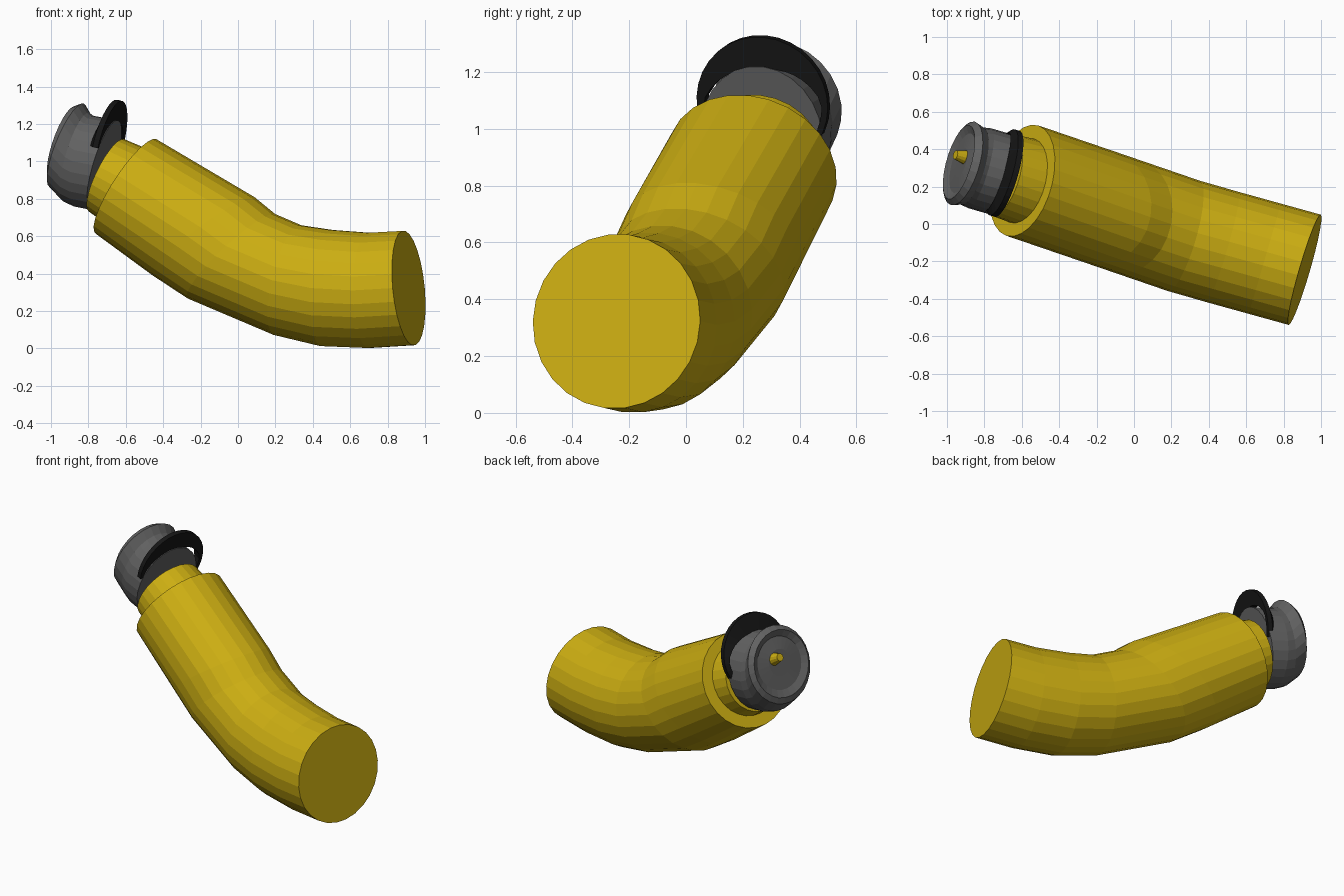
import bpy, bmesh, math
from mathutils import Vector

if "Cube" in bpy.data.objects:
    bpy.data.objects.remove(bpy.data.objects["Cube"])

LAT = Vector((0.28, 0.96, 0))      # sideways direction of the bent limb


def paint(name, rgb):
    m = bpy.data.materials.new(name)
    m.diffuse_color = (*rgb, 1)
    m.use_nodes = True
    m.node_tree.nodes["Principled BSDF"].inputs["Base Color"].default_value = m.diffuse_color
    return m


YELLOW = paint("yellow", (0.60, 0.42, 0.006))
GREY = paint("grey", (0.12, 0.12, 0.12))
BLACK = paint("black", (0.008, 0.008, 0.008))


def line_y(x):
    """y of the limb's centre plane at a given x."""
    if x > 0.3:
        return -0.075 - 0.277 * (x - 0.3)
    if x > -0.59:
        return -0.075 - 0.343 * (x - 0.3)
    return 0.23 - 0.29 * (x + 0.59)


def make(name, bm, mat):
    bmesh.ops.recalc_face_normals(bm, faces=bm.faces)
    me = bpy.data.meshes.new(name)
    bm.to_mesh(me)
    bm.free()
    me.materials.append(mat)
    ob = bpy.data.objects.new(name, me)
    bpy.context.collection.objects.link(ob)
    return ob


def loft(name, rings, mat, n=26):
    """Skin rings given as (bottom x, bottom z, top x, top z, side radius)."""
    bm = bmesh.new()
    loops = []
    for xb, zb, xt, zt, r in rings:
        c = Vector(((xb + xt) / 2, line_y((xb + xt) / 2), (zb + zt) / 2))
        up = Vector(((xt - xb) / 2, (line_y(xt) - line_y(xb)) / 2, (zt - zb) / 2))
        loops.append([bm.verts.new(c + up * math.sin(2 * math.pi * i / n)
                                   + LAT * r * math.cos(2 * math.pi * i / n)) for i in range(n)])
    for a, b in zip(loops, loops[1:]):
        for i in range(n):
            j = (i + 1) % n
            bm.faces.new((a[i], a[j], b[j], b[i]))
    bm.faces.new(loops[0])
    bm.faces.new(loops[-1])
    return make(name, bm, mat)


# Bent main tube
loft("bent_tube", [
    (0.94, 0.015, 0.885, 0.63, 0.307), (0.70, 0.0, 0.70, 0.62, 0.307),
    (0.45, 0.01, 0.50, 0.635, 0.307), (0.20, 0.07, 0.33, 0.66, 0.307),
    (-0.26, 0.265, 0.19, 0.72, 0.307), (-0.45, 0.39, 0.08, 0.81, 0.307),
    (-0.75, 0.61, -0.445, 1.12, 0.307)], YELLOW)

# Narrow neck coming out of the tube
loft("neck", [(-0.68, 0.65, -0.45, 1.05, 0.235), (-0.79, 0.73, -0.615, 1.12, 0.225)], YELLOW)

# Grey cap with a flared rim and a dished face
loft("end_cap", [
    (-0.785, 0.74, -0.645, 1.22, 0.222), (-0.87, 0.757, -0.78, 1.245, 0.222),
    (-0.93, 0.785, -0.80, 1.26, 0.215), (-1.0, 0.86, -0.83, 1.31, 0.232),
    (-1.0, 0.90, -0.873, 1.295, 0.205), (-0.97, 0.94, -0.865, 1.25, 0.165),
    (-0.945, 1.02, -0.90, 1.18, 0.08)], GREY)

# Yellow tapered nub on the cap face
base, tip = Vector((-0.86, 0.345, 1.105)), Vector((-0.955, 0.37, 1.16))
bm = bmesh.new()
bmesh.ops.create_cone(bm, cap_ends=True, segments=12, radius1=0.05, radius2=0.024,
                      depth=(tip - base).length)
nub = make("nub", bm, YELLOW)
nub.location = (base + tip) / 2
nub.rotation_euler = (tip - base).to_track_quat('Z', 'Y').to_euler()

# Black crescent collar standing proud above the cap
axis = Vector((-0.93, 0.28, 0.24)).normalized()
up = axis.cross(LAT).normalized()
up = up if up.z > 0 else -up
centre = Vector((-0.678, 0.268, 1.09))
bm = bmesh.new()
rows, steps = [], 20
for i in range(steps + 1):
    t = math.radians(-38 + 223 * i / steps)
    d = LAT * math.cos(t) + up * math.sin(t)
    outer, inner = 0.24, 0.218 - 0.092 * max(0, math.sin(t))
    rows.append([bm.verts.new(centre + d * r + axis * s)
                 for r, s in ((outer, 0), (outer, 0.03), (inner, 0.05), (inner, 0))])
for a, b in zip(rows, rows[1:]):
    for k in range(4):
        m = (k + 1) % 4
        bm.faces.new((a[k], a[m], b[m], b[k]))
bm.faces.new(rows[0])
bm.faces.new(rows[-1])
make("crescent_collar", bm, BLACK)
